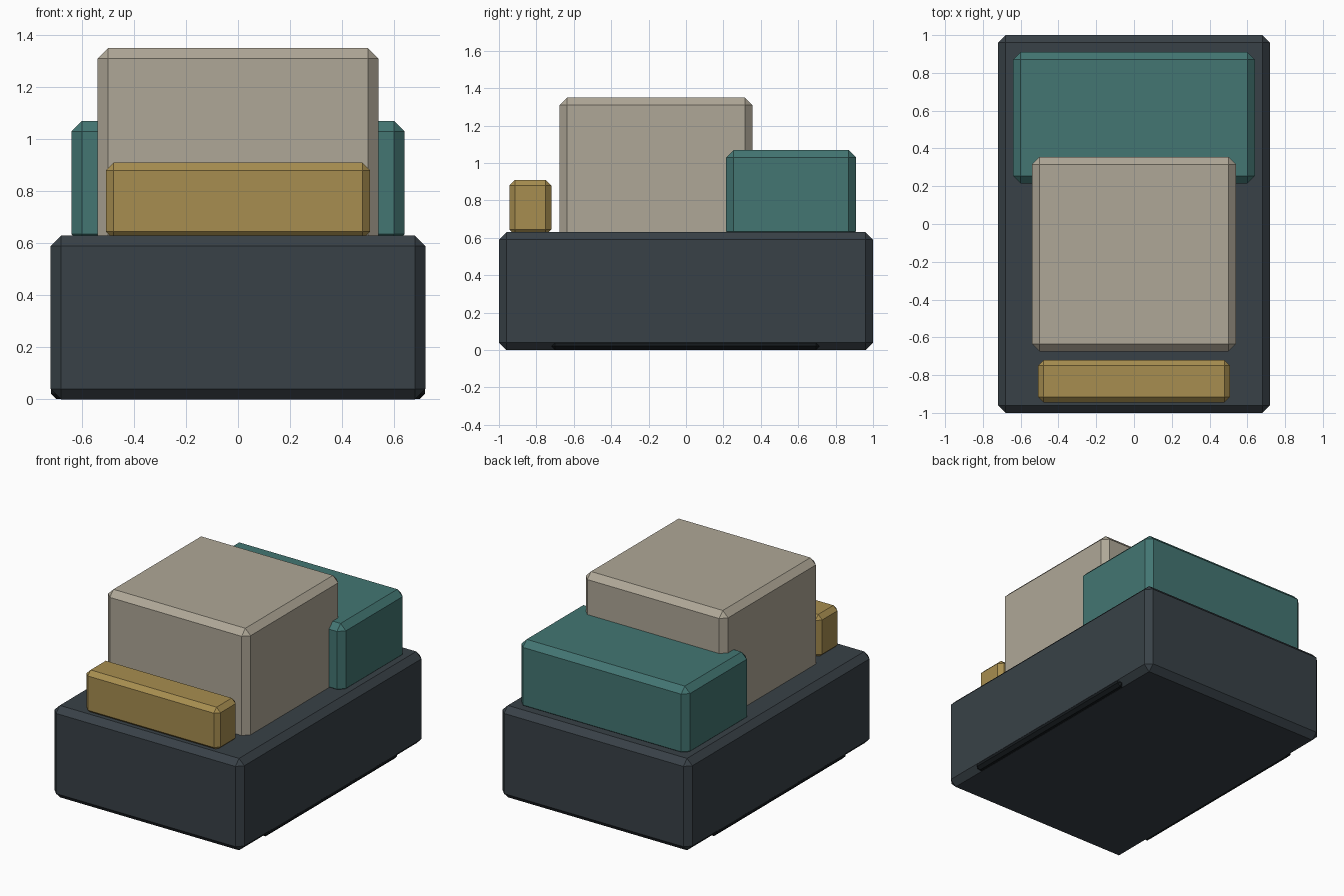
import bpy, bmesh

if "Cube" in bpy.data.objects:
    bpy.data.objects.remove(bpy.data.objects["Cube"])


def material(name, rgb):
    m = bpy.data.materials.new(name)
    m.diffuse_color = (*rgb, 1.0)
    m.use_nodes = True
    m.node_tree.nodes["Principled BSDF"].inputs["Base Color"].default_value = m.diffuse_color
    return m


def block(name, lo, hi, bevel, mat):
    """Chamfered box spanning the corners lo..hi."""
    bm = bmesh.new()
    bmesh.ops.create_cube(bm, size=1.0)
    for v in bm.verts:
        v.co = [(a + b) / 2 + c * (b - a) for a, b, c in zip(lo, hi, v.co)]
    bmesh.ops.bevel(bm, geom=bm.edges[:], offset=bevel, segments=1,
                    profile=0.5, affect='EDGES')
    bmesh.ops.recalc_face_normals(bm, faces=bm.faces[:])
    mesh = bpy.data.meshes.new(name)
    bm.to_mesh(mesh)
    bm.free()
    mesh.materials.append(mat)
    obj = bpy.data.objects.new(name, mesh)
    bpy.context.collection.objects.link(obj)
    return obj


slate = material("slate", (0.04, 0.053, 0.063))
stone = material("stone", (0.43, 0.39, 0.31))
teal = material("teal", (0.056, 0.18, 0.17))
ochre = material("ochre", (0.39, 0.27, 0.08))
black = material("black", (0.008, 0.011, 0.013))

# Main base
block("base", (-0.72, -1.0, 0.0), (0.72, 1.0, 0.63), 0.04, slate)

# Tall central housing, sunk into the base
block("housing", (-0.54, -0.675, 0.55), (0.54, 0.355, 1.35), 0.04, stone)

# Wide rear block
block("rear_block", (-0.64, 0.215, 0.595), (0.64, 0.91, 1.07), 0.04, teal)

# Low front bar
block("front_bar", (-0.508, -0.945, 0.615), (0.508, -0.72, 0.91), 0.03, ochre)

# Side skids embedded in the lower edges of the base
for side, x0, x1 in (("left", -0.719, -0.54), ("right", 0.54, 0.719)):
    block(side + "_skid", (x0, -0.72, 0.001), (x1, 0.715, 0.36), 0.02, black)
